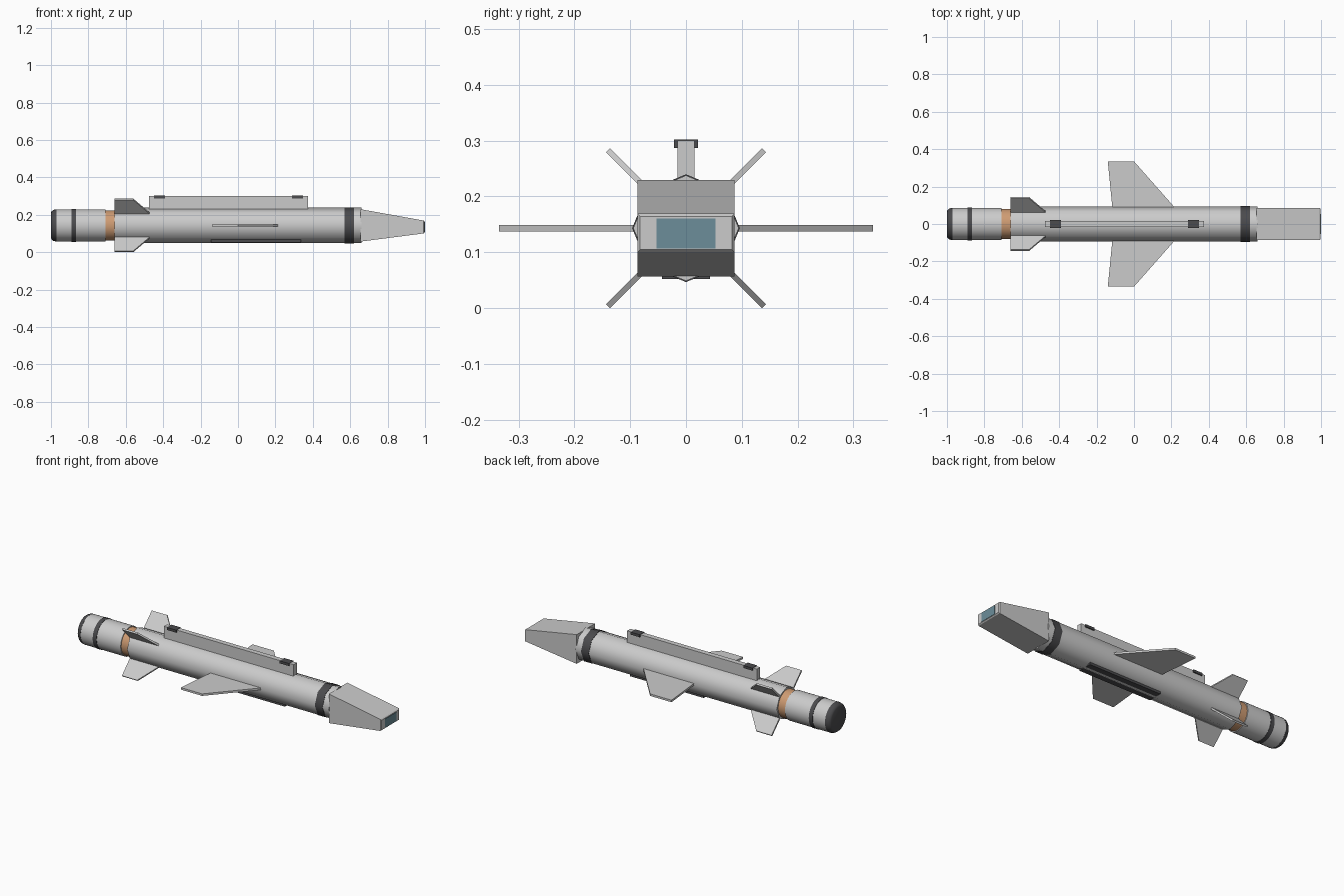
import bpy, bmesh, math
from mathutils import Matrix, Vector

if "Cube" in bpy.data.objects:
    bpy.data.objects.remove(bpy.data.objects["Cube"])

ZC = 0.143  # height of the body axis


def material(name, rgb):
    m = bpy.data.materials.new(name)
    m.diffuse_color = (*rgb, 1)
    m.use_nodes = True
    m.node_tree.nodes["Principled BSDF"].inputs["Base Color"].default_value = m.diffuse_color
    return m


DARK = material("dark_grey", (0.07, 0.07, 0.075))
COPPER = material("copper", (0.62, 0.33, 0.17))
GLASS = material("glass", (0.15, 0.27, 0.32))


def finish(name, bm, mat=None, smooth=None, bevel=0):
    bmesh.ops.recalc_face_normals(bm, faces=bm.faces)
    me = bpy.data.meshes.new(name)
    bm.to_mesh(me)
    bm.free()
    ob = bpy.data.objects.new(name, me)
    bpy.context.collection.objects.link(ob)
    if mat:
        me.materials.append(mat)
    if bevel:
        mod = ob.modifiers.new("bevel", 'BEVEL')
        mod.width, mod.segments = bevel, 2
    if smooth:
        bpy.ops.object.select_all(action='DESELECT')
        ob.select_set(True)
        bpy.context.view_layer.objects.active = ob
        bpy.ops.object.shade_smooth_by_angle(angle=math.radians(smooth))
    return ob


def loft(bm, rings):
    rows = [[bm.verts.new(p) for p in ring] for ring in rings]
    n = len(rows[0])
    for a, b in zip(rows, rows[1:]):
        for i in range(n):
            bm.faces.new((a[i], a[(i + 1) % n], b[(i + 1) % n], b[i]))
    bm.faces.new(rows[0])
    bm.faces.new(rows[-1])


def tube(name, profile, n, mat=None):
    """Turned part along x from (x, radius) pairs, first vertex straight up."""
    bm = bmesh.new()
    loft(bm, [[(x, r * math.sin(2 * math.pi * i / n), ZC + r * math.cos(2 * math.pi * i / n))
               for i in range(n)] for x, r in profile])
    return finish(name, bm, mat, 50)


def box(name, x0, x1, hy, z0, z1, mat=None, bevel=0):
    bm = bmesh.new()
    loft(bm, [[(x, -hy, z0), (x, hy, z0), (x, hy, z1), (x, -hy, z1)] for x in (x0, x1)])
    return finish(name, bm, mat, bevel=bevel)


def fin(name, outline, thickness, angle):
    """Flat plate from (x, radius) outline, turned about the body axis from +y."""
    bm = bmesh.new()
    loft(bm, [[(x, r, s * thickness / 2) for x, r in outline] for s in (-1, 1)])
    bm.transform(Matrix.Translation((0, 0, ZC)) @ Matrix.Rotation(math.radians(angle), 4, 'X'))
    return finish(name, bm)


# Body sections
tube("main_body", [(-0.66, 0.0945), (0.66, 0.0945)], 8)
tube("front_band", [(0.57, 0.0965), (0.62, 0.0965)], 8, DARK)
tube("copper_ring", [(-0.72, 0.081), (-0.65, 0.081)], 32, COPPER)
tube("tail_section", [(-0.972, 0.086), (-0.708, 0.086)], 32)
tube("tail_band", [(-0.89, 0.088), (-0.865, 0.088)], 32, DARK)
tube("tail_cap", [(-1.0, 0.068), (-0.996, 0.076), (-0.987, 0.083), (-0.97, 0.0865)], 32, DARK)

# Wedge nose and its window
bm = bmesh.new()
loft(bm, [[(x, -y, ZC - lo), (x, y, ZC - lo), (x, y, ZC + hi), (x, -y, ZC + hi)]
          for x, y, lo, hi in ((0.655, 0.0865, 0.0865, 0.0865), (0.992, 0.0865, 0.043, 0.026),
                               (0.998, 0.082, 0.038, 0.021))])
finish("nose_wedge", bm)
box("nose_window", 0.98, 1.0, 0.053, 0.107, 0.16, GLASS)

# Wings and tail fins
wing = [(-0.115, 0.08), (0.225, 0.08), (0.0, 0.335), (-0.14, 0.335)]
tail = [(-0.66, 0.07), (-0.455, 0.07), (-0.47, 0.09), (-0.56, 0.1975), (-0.66, 0.1975)]
for side, angle in (("left", 0), ("right", 180)):
    fin("wing_" + side, wing, 0.012, angle)
for i in range(4):
    fin(f"tail_fin_{i + 1}", tail, 0.01, 45 + 90 * i)

# Top rail with lugs, and belly strip
box("top_rail", -0.475, 0.375, 0.015, 0.2, 0.3)
for name, x in (("rear_lug", -0.42), ("front_lug", 0.318)):
    box(name, x - 0.03, x + 0.03, 0.0215, 0.287, 0.302, DARK)
box("belly_strip", -0.145, 0.337, 0.043, 0.052, 0.08, DARK)
